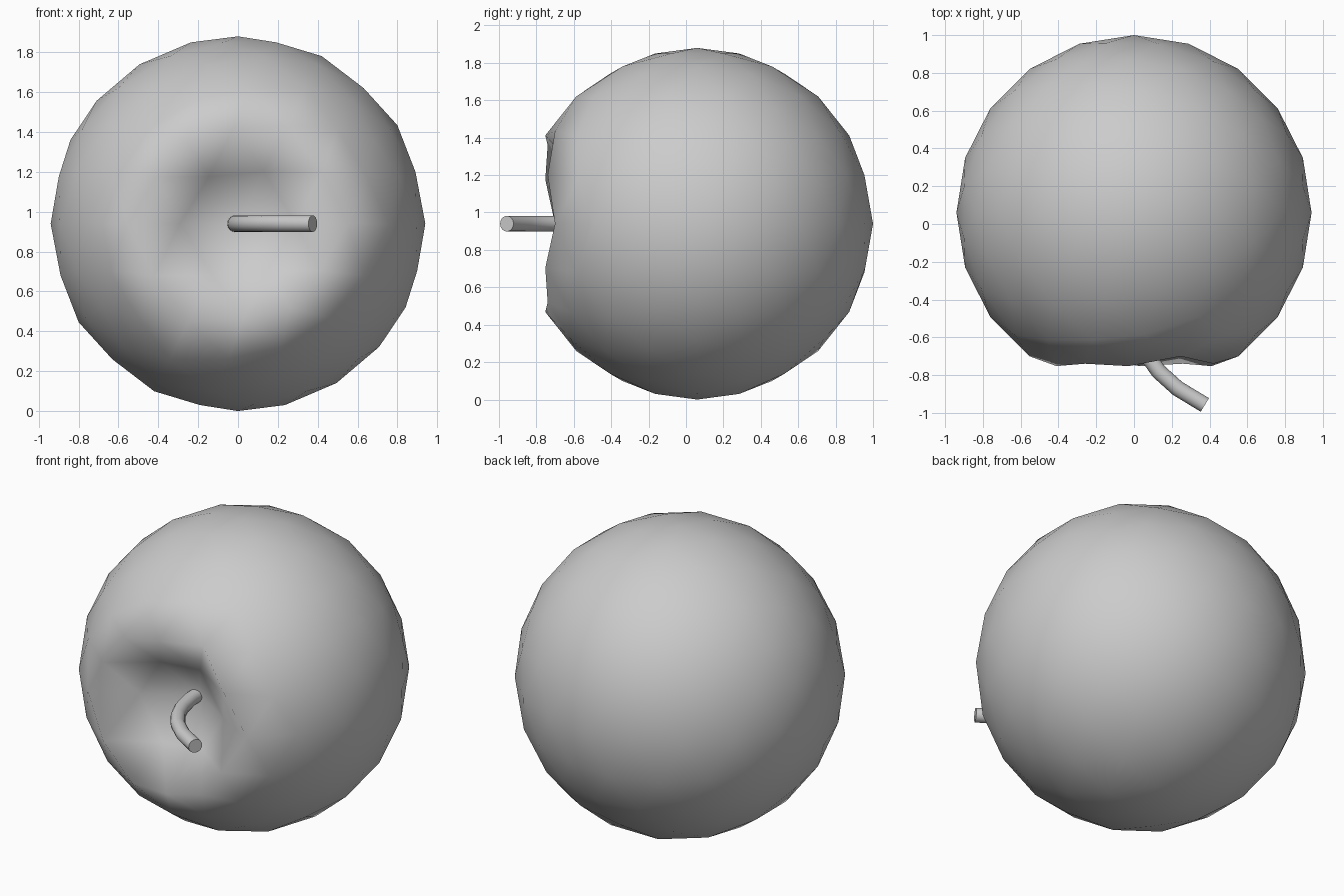
import bpy, bmesh, math
from mathutils import Vector, Matrix

if "Cube" in bpy.data.objects:
    bpy.data.objects.remove(bpy.data.objects["Cube"])

R = 0.94
CENTRE = Vector((0, 0.06, R))

# Fruit body: low-poly icosphere with a dimple pushed in on the -y side
bm = bmesh.new()
bmesh.ops.create_icosphere(bm, subdivisions=3, radius=R,
                           matrix=Matrix.Rotation(math.pi, 4, 'Z'))
for v in bm.verts:
    r = math.hypot(v.co.x, v.co.z)
    if v.co.y < 0 and r < 0.4:
        v.co.y = -0.44 if r < 0.1 else -0.62
bmesh.ops.translate(bm, verts=bm.verts, vec=CENTRE)
mesh = bpy.data.meshes.new("fruit_body")
bm.to_mesh(mesh)
bm.free()
mesh.shade_smooth()
body = bpy.data.objects.new("fruit_body", mesh)
bpy.context.collection.objects.link(body)

# Stem: round tube swept along a short bend in the xy plane
path = [(-0.015, -0.32), (-0.01, -0.46), (0.02, -0.59), (0.06, -0.68),
        (0.13, -0.78), (0.23, -0.87), (0.375, -0.958)]
SIDES, SR = 16, 0.042
pts = [Vector((x, y, R)) for x, y in path]
bm = bmesh.new()
rings = []
for i, p in enumerate(pts):
    t = (pts[min(i + 1, len(pts) - 1)] - pts[max(i - 1, 0)]).normalized()
    side = t.cross(Vector((0, 0, 1)))
    rings.append([bm.verts.new(p + SR * (math.cos(a) * side + math.sin(a) * Vector((0, 0, 1))))
                  for a in (2 * math.pi * k / SIDES for k in range(SIDES))])
for a, b in zip(rings, rings[1:]):
    for k in range(SIDES):
        n = (k + 1) % SIDES
        bm.faces.new((a[k], a[n], b[n], b[k]))
bm.faces.new(rings[0])
bm.faces.new(rings[-1])
bmesh.ops.recalc_face_normals(bm, faces=bm.faces)
mesh = bpy.data.meshes.new("stem")
bm.to_mesh(mesh)
bm.free()
stem = bpy.data.objects.new("stem", mesh)
bpy.context.collection.objects.link(stem)
bpy.context.view_layer.objects.active = stem
stem.select_set(True)
bpy.ops.object.shade_smooth_by_angle(angle=math.radians(40))
